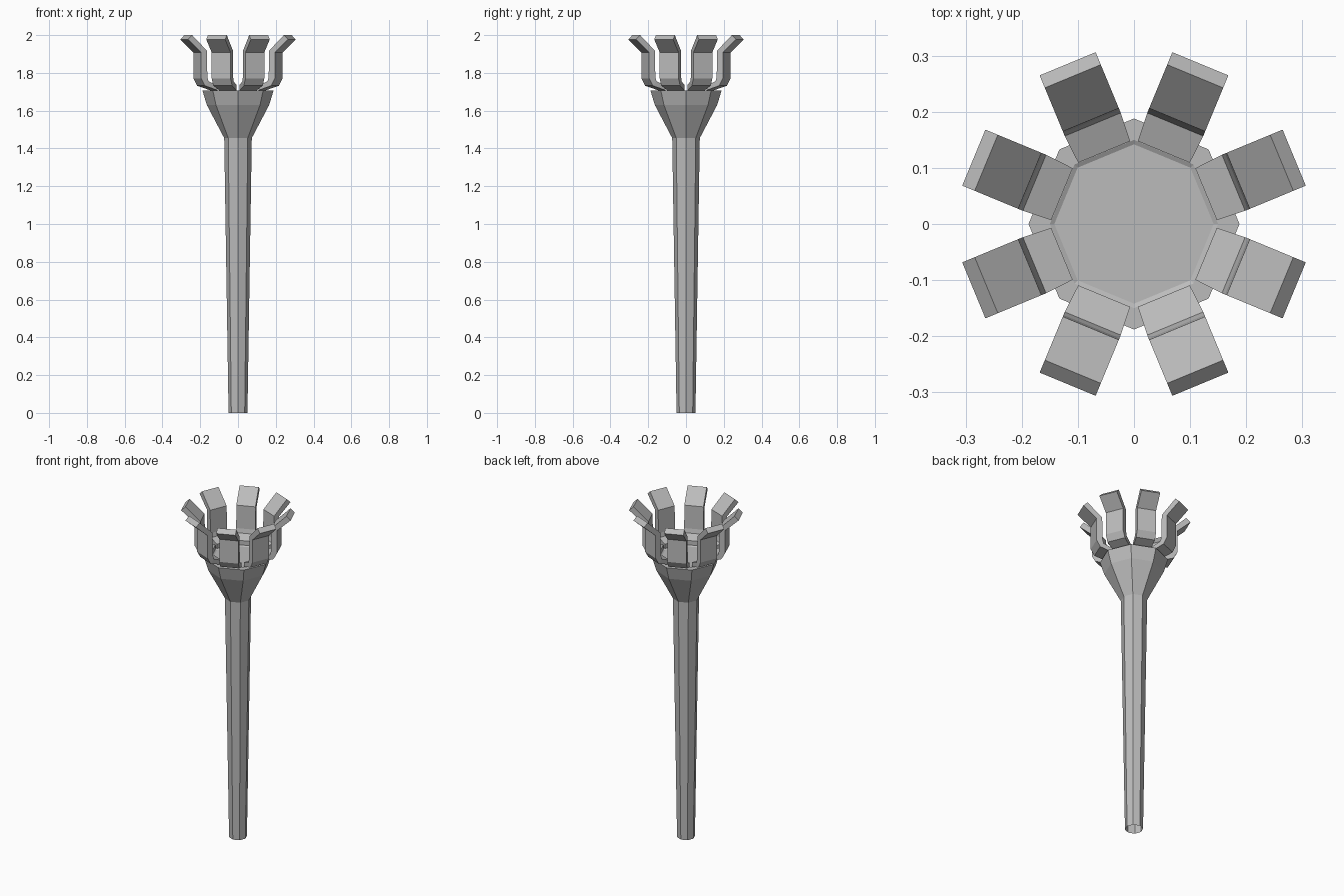
import bpy, bmesh
from math import cos, sin, pi

cube = bpy.data.objects.get("Cube")
if cube:
    bpy.data.objects.remove(cube, do_unlink=True)

SIDES = 8

grey = bpy.data.materials.new("plain grey")
grey.use_nodes = True
grey.diffuse_color = (0.5, 0.5, 0.5, 1)
grey.node_tree.nodes["Principled BSDF"].inputs["Base Color"].default_value = (0.5, 0.5, 0.5, 1)


def finish(bm, name):
    bmesh.ops.recalc_face_normals(bm, faces=bm.faces)
    mesh = bpy.data.meshes.new(name)
    bm.to_mesh(mesh)
    bm.free()
    mesh.materials.append(grey)
    obj = bpy.data.objects.new(name, mesh)
    bpy.context.scene.collection.objects.link(obj)
    return obj


def lathe(name, profile, cap_top=False):
    """Eight-sided turned shape from (radius, height) pairs."""
    bm = bmesh.new()
    rings = [[bm.verts.new((r * cos(2 * pi * i / SIDES), r * sin(2 * pi * i / SIDES), z))
              for i in range(SIDES)] for r, z in profile]
    for low, high in zip(rings, rings[1:]):
        for i in range(SIDES):
            j = (i + 1) % SIDES
            bm.faces.new((low[i], low[j], high[j], high[i]))
    if cap_top:
        bm.faces.new(rings[-1])
    return finish(bm, name)


def prong(name, outer, inner, angle):
    """Bent strap following an outer and an inner (radius, height) path."""
    bm = bmesh.new()
    sections = []
    for k, (o, n) in enumerate(zip(outer, inner)):
        half = 0.05 if k == 0 else 0.054
        sections.append([bm.verts.new((r, y, z)) for (r, z), y in
                         ((o, -half), (o, half), (n, half), (n, -half))])
    for a, b in zip(sections, sections[1:]):
        for i in range(4):
            j = (i + 1) % 4
            bm.faces.new((a[i], a[j], b[j], b[i]))
    bm.faces.new(sections[0])
    bm.faces.new(sections[-1])
    obj = finish(bm, name)
    obj.rotation_euler.z = angle
    return obj


# Tapered handle, open at the foot
lathe("handle", [(0.05, 0), (0.073, 1.455)])

# Flared head with a shallow inset top
lathe("head", [(0.073, 1.455), (0.165, 1.63), (0.188, 1.706),
               (0.15, 1.706), (0.142, 1.702)], cap_top=True)

# Crown of bent prongs, one over each side of the head
outer_path = [(0.139, 1.708), (0.212, 1.732), (0.233, 1.77), (0.233, 1.908), (0.309, 1.977)]
inner_path = [(0.139, 1.735), (0.192, 1.755), (0.198, 1.78), (0.201, 1.918), (0.285, 2.0)]
for i in range(SIDES):
    prong(f"prong_{i + 1}", outer_path, inner_path, (i + 0.5) * 2 * pi / SIDES)
